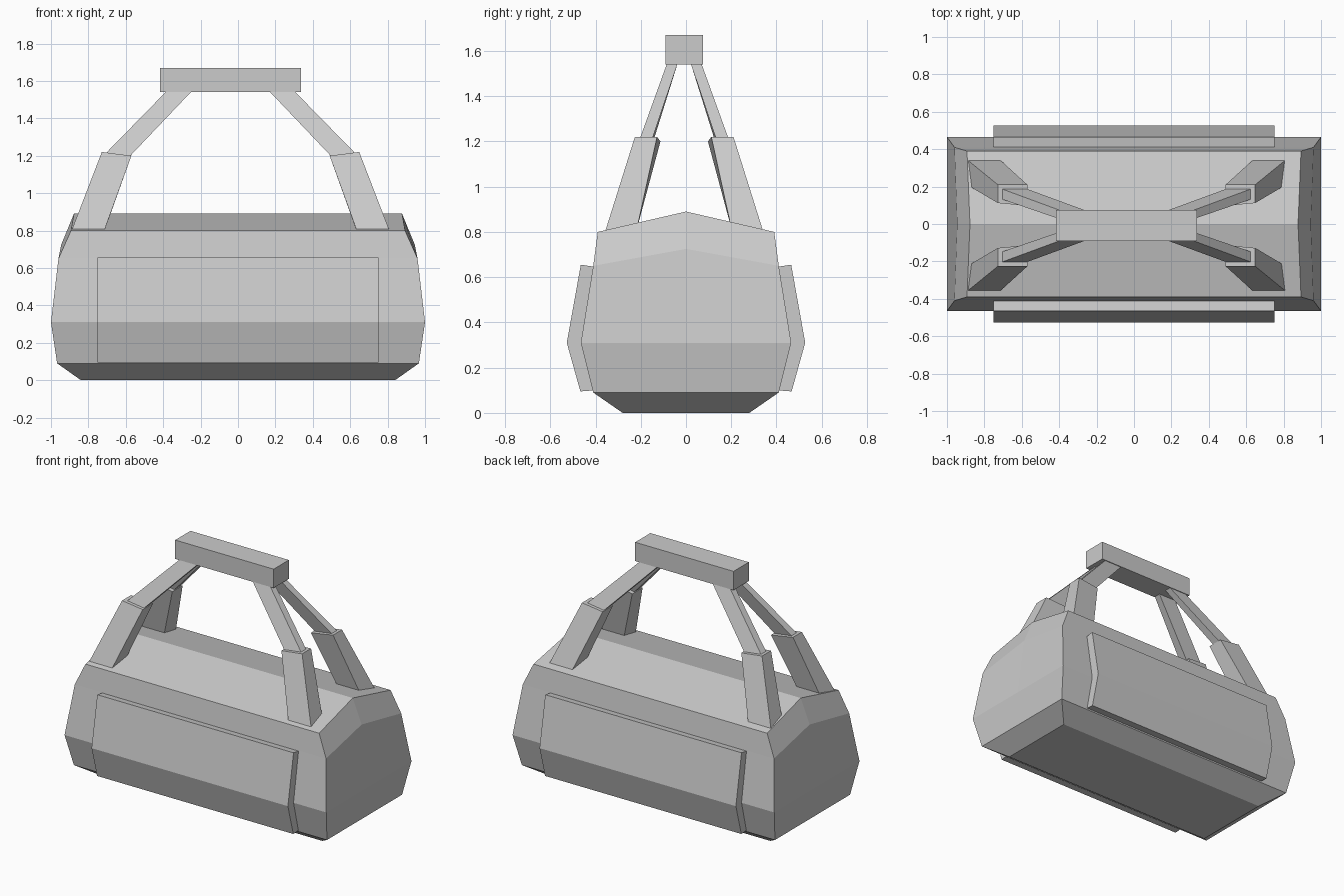
import bpy, bmesh

if "Cube" in bpy.data.objects:
    bpy.data.objects.remove(bpy.data.objects["Cube"])


def loft(name, rings, caps):
    """Skin equal-length rings; caps = (ring index, point indices) faces."""
    bm = bmesh.new()
    vs = [[bm.verts.new(p) for p in ring] for ring in rings]
    n = len(rings[0])
    for a, b in zip(vs, vs[1:]):
        for i in range(n):
            j = (i + 1) % n
            bm.faces.new((a[i], a[j], b[j], b[i]))
    for r, ids in caps:
        bm.faces.new([vs[r][i] for i in ids])
    bmesh.ops.recalc_face_normals(bm, faces=bm.faces)
    me = bpy.data.meshes.new(name)
    bm.to_mesh(me)
    bm.free()
    ob = bpy.data.objects.new(name, me)
    bpy.context.collection.objects.link(ob)
    return ob


# Bag body: levels of (half length, half width, z, half length at middle, z at middle)
levels = [(.84, .28, 0, .84, 0), (.967, .41, .09, .967, .09),
          (1.0, .465, .31, 1.0, .31), (.96, .41, .65, .945, .725),
          (.893, .39, .80, .877, .89)]
rings = [[(x, -y, z), (xm, 0, zm), (x, y, z), (-x, y, z), (-xm, 0, zm), (-x, -y, z)]
         for x, y, z, xm, zm in levels]
loft("bag_body", rings, [(0, range(6)), (4, (0, 1, 4, 5)), (4, (1, 2, 3, 4))])

# Side pockets, front and back
quad = (0, 1, 2, 3, 4)
pocket = [(.40, .10), (.467, .095), (.527, .31), (.465, .655), (.40, .645)]
for side, label in ((-1, "front"), (1, "back")):
    loft(label + "_pocket",
         [[(x, side * y, z) for y, z in pocket] for x in (-.75, .75)],
         [(0, quad), (1, quad)])

# Handle, slightly off centre as a group
CX, CY = -.04, -.008


def block(name, ends, sx=1, sy=1):
    """Block between two four-point ends, mirrored by signs about the handle centre."""
    return loft(name, [[(CX + sx * x, CY + sy * y, z) for x, y, z in e] for e in ends],
                [(0, range(4)), (1, range(4))])


# Grip bar
block("handle_grip", [[(x, -.083, 1.54), (x, .083, 1.54), (x, .083, 1.67), (x, -.083, 1.67)]
                      for x in (-.376, .376)])

# Wide lower straps and narrow upper straps at four corners
lower = [[(.675, .35, .80), (.85, .35, .80), (.84, .21, .81), (.67, .21, .81)],
         [(.53, .218, 1.20), (.688, .218, 1.22), (.688, .12, 1.22), (.53, .105, 1.20)]]
upper = [[(.545, .20, 1.19), (.665, .195, 1.215), (.665, .14, 1.215), (.545, .14, 1.19)],
         [(.21, .077, 1.542), (.345, .077, 1.542), (.345, .03, 1.542), (.21, .03, 1.542)]]
for sx, lr in ((-1, "left"), (1, "right")):
    for sy, fb in ((-1, "front"), (1, "back")):
        block(f"lower_strap_{fb}_{lr}", lower, sx, sy)
        block(f"upper_strap_{fb}_{lr}", upper, sx, sy)
